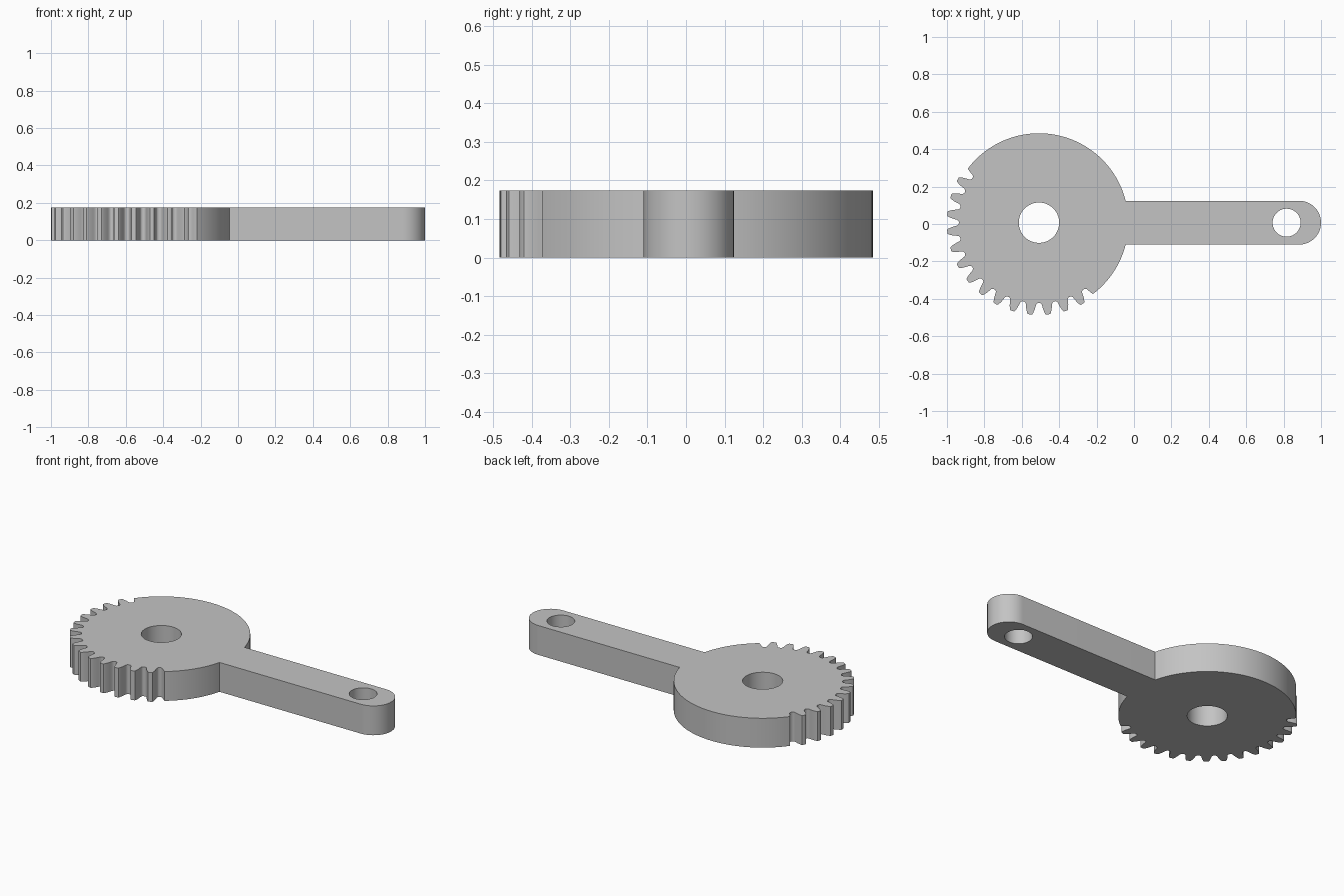
import bpy
import bmesh
from math import radians, degrees, sin, cos, asin

HUB_X, MID_Y = -0.508, 0.007
DISK_R, TIP_R, ROOT_R = 0.478, 0.4925, 0.429
ARM_HALF, CAP_X = 0.117, 0.883
THICK = 0.174
PITCH = 360 / 32

cube = bpy.data.objects.get("Cube")
if cube:
    bpy.data.objects.remove(cube, do_unlink=True)

grey = bpy.data.materials.new("plain_grey")
grey.use_nodes = True
colour = (0.55, 0.55, 0.55, 1)
grey.diffuse_color = colour
grey.node_tree.nodes["Principled BSDF"].inputs["Base Color"].default_value = colour


def polar(cx, radius, angle):
    a = radians(angle)
    return (cx + radius * cos(a), MID_Y + radius * sin(a))


def arc(cx, radius, start, end, steps):
    return [polar(cx, radius, start + (end - start) * i / steps) for i in range(steps + 1)]


# One tooth flank, from root to tip: (radius, half angle)
flank = [(ROOT_R, 4.9), (ROOT_R + 0.003, 4.2), (ROOT_R + 0.010, 3.6),
         (0.452, 3.2), (0.466, 2.75), (0.478, 2.2), (TIP_R - 0.005, 1.75),
         (TIP_R - 0.001, 1.4), (TIP_R, 0.9)]


def tooth(angle):
    rise = [polar(HUB_X, r, angle - half) for r, half in flank]
    fall = [polar(HUB_X, r, angle + half) for r, half in reversed(flank)]
    return rise + fall


# Outline: plain rim, toothed sector, plain rim, arm with a round end
neck = degrees(asin(ARM_HALF / DISK_R))
first_gap = 13 * PITCH
teeth = 14
last_gap = first_gap + teeth * PITCH
half_gap = PITCH / 2 - 2.2
shoulder = [f for f in flank if f[0] <= DISK_R]

outline = arc(HUB_X, DISK_R, neck, first_gap - half_gap, 48)
outline += [polar(HUB_X, r, first_gap - PITCH / 2 + h) for r, h in reversed(shoulder[:-1])]
for i in range(teeth):
    outline += tooth(first_gap + (i + 0.5) * PITCH)
outline += [polar(HUB_X, r, last_gap + PITCH / 2 - h) for r, h in shoulder[:-1]]
outline += arc(HUB_X, DISK_R, last_gap + half_gap, 360 - neck, 20)
outline += arc(CAP_X, ARM_HALF, -90, 90, 32)

# Shaft hole and pin hole
shaft_hole = arc(HUB_X, 0.108, 0, 360, 48)[:-1]
pin_hole = arc(0.816, 0.075, 0, 360, 40)[:-1]

# Filled flat curve gives the plate with its two through holes
curve = bpy.data.curves.new("gear_lever", "CURVE")
curve.dimensions = "2D"
curve.fill_mode = "BOTH"
curve.extrude = THICK / 2
for loop in (outline, shaft_hole, pin_hole):
    spline = curve.splines.new("POLY")
    spline.points.add(len(loop) - 1)
    for point, (x, y) in zip(spline.points, loop):
        point.co = (x, y, 0, 1)
    spline.use_cyclic_u = True
lever = bpy.data.objects.new("gear_lever", curve)
bpy.context.collection.objects.link(lever)

bpy.ops.object.select_all(action="DESELECT")
lever.select_set(True)
bpy.context.view_layer.objects.active = lever
bpy.ops.object.convert(target="MESH")
lever = bpy.context.object

# Weld the caps to the walls and stand the plate on the floor
bm = bmesh.new()
bm.from_mesh(lever.data)
bmesh.ops.remove_doubles(bm, verts=bm.verts, dist=0.0001)
bmesh.ops.translate(bm, verts=bm.verts, vec=(0, 0, THICK / 2))
bmesh.ops.recalc_face_normals(bm, faces=bm.faces)
bm.to_mesh(lever.data)
bm.free()

lever.data.materials.clear()
lever.data.materials.append(grey)
bpy.ops.object.shade_smooth_by_angle(angle=radians(30))
